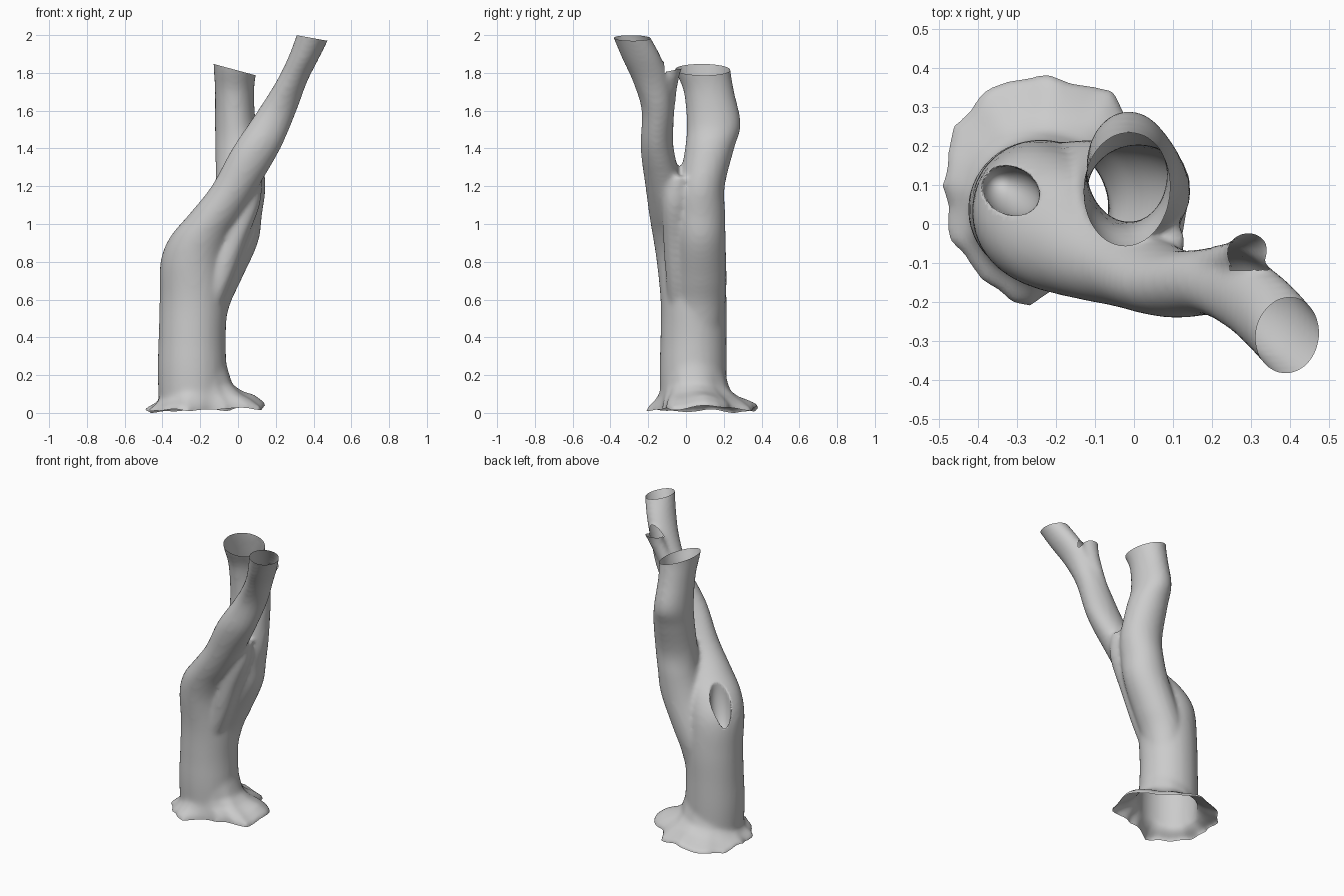
import bpy, bmesh, math
from mathutils import Vector

if "Cube" in bpy.data.objects:
    bpy.data.objects.remove(bpy.data.objects["Cube"])

SIDES = 36


def smooth_path(rows, steps=5):
    """Catmull-Rom through rows of (z, x min, x max, y min, y max)."""
    p = [Vector(r) for r in rows]
    p = [2 * p[0] - p[1]] + p + [2 * p[-1] - p[-2]]
    out = []
    for i in range(1, len(p) - 2):
        a, b, c, d = p[i - 1:i + 3]
        for s in range(steps):
            t = s / steps
            out.append(0.5 * (2 * b + (c - a) * t + (2 * a - 5 * b + 4 * c - d) * t ** 2
                              + (3 * b - a - 3 * c + d) * t ** 3))
    return out + [p[-2]]


def loft(bm, rings):
    loops = [[bm.verts.new(co) for co in ring] for ring in rings]
    for lo, hi in zip(loops, loops[1:]):
        for i in range(len(lo)):
            j = (i + 1) % len(lo)
            bm.faces.new((lo[i], lo[j], hi[j], hi[i]))
    bm.faces.new(loops[0][::-1])
    bm.faces.new(loops[-1])


def stem(bm, rows):
    rings = []
    for z, x0, x1, y0, y1 in smooth_path(rows):
        ring = []
        for k in range(SIDES):
            a = math.tau * k / SIDES
            ring.append(((x0 + x1) / 2 + (x1 - x0) / 2 * math.cos(a),
                         (y0 + y1) / 2 + (y1 - y0) / 2 * math.sin(a), z))
        rings.append(ring)
    loft(bm, rings)


bm = bmesh.new()

# trunk running on into the leaning front branch
stem(bm, [(-0.08, -.41, -.06, -.13, .21), (0.2, -.425, -.06, -.14, .215),
          (0.4, -.42, -.065, -.135, .215), (0.6, -.415, -.055, -.135, .215),
          (0.8, -.41, -.06, -.155, .195), (0.93, -.36, -.03, -.175, .145),
          (1.05, -.26, .03, -.195, .07), (1.2, -.14, .11, -.215, -.01),
          (1.4, -.03, .225, -.24, -.065), (1.6, .105, .31, -.235, -.065),
          (1.75, .2, .365, -.28, -.085), (1.88, .265, .43, -.34, -.13),
          (2.0, .31, .49, -.39, -.195), (2.08, .34, .53, -.425, -.235)])

# upright back branch
stem(bm, [(0.3, -.33, -.10, -.06, .17), (0.55, -.30, -.05, -.06, .205),
          (0.7, -.26, .015, -.06, .215), (0.9, -.18, .105, -.055, .21),
          (1.05, -.135, .127, -.055, .208), (1.2, -.12, .145, -.04, .205),
          (1.4, -.12, .125, -.005, .255), (1.53, -.122, .095, .004, .29),
          (1.7, -.122, .085, -.012, .255), (1.82, -.128, .10, -.06, .235),
          (1.92, -.135, .12, -.085, .235)])

# wood filling the fork's front crease
stem(bm, [(0.55, -.2, -.1, -.09, .02), (0.7, -.16, -.035, -.105, .01),
          (0.9, -.1, .04, -.12, .01), (1.1, 0, .115, -.125, .01),
          (1.25, .06, .13, -.1, .01)])

# broken side twig
stem(bm, [(1.4, .06, .15, -.16, -.07), (1.6, .14, .24, -.15, -.06),
          (1.78, .225, .33, -.125, -.035), (1.9, .26, .37, -.08, .01)])

# root flare
foot = [.36, .37, .29, .33, .32, .335, .33, .31, .28,
        .26, .265, .25, .26, .265, .2, .2, .25, .36]
rings = []
for z, t in [(.26, -.1), (.18, .03), (.12, .15), (.085, .4), (.06, .72), (.035, 1), (-.08, 1)]:
    ring = []
    for k in range(SIDES):
        a = math.tau * k / SIDES
        f = (foot[k // 2] + foot[(k + k % 2) // 2 % 18]) / 2
        f += .008 * math.sin(k * 2.3)
        r = .17 + (f - .17) * t
        lift = 1 + .3 * math.cos(a) if z > .05 else 1
        ring.append((-.23 + .01 * t + r * math.cos(a), .04 + .01 * t + r * math.sin(a), z * lift))
    rings.append(ring)
loft(bm, rings)

bmesh.ops.recalc_face_normals(bm, faces=bm.faces)
raw = bpy.data.meshes.new("tree_trunk_raw")
bm.to_mesh(raw)
bm.free()
tree = bpy.data.objects.new("tree_trunk", raw)
bpy.context.collection.objects.link(tree)

# knot hole cutter
bpy.ops.mesh.primitive_uv_sphere_add(segments=24, ring_count=16, radius=1, location=(-.315, .085, .89))
hole = bpy.context.object
hole.name = "knot_hole_cutter"
hole.scale = (.068, .06, .18)
hole.rotation_euler = (.15, .2, 0)
hole.hide_render = True

# fuse the stems, cut the hole, soften
m = tree.modifiers.new("fuse", 'REMESH')
m.mode = 'VOXEL'
m.voxel_size = .014
m = tree.modifiers.new("hole", 'BOOLEAN')
m.operation = 'DIFFERENCE'
m.object = hole
m.solver = 'EXACT'
m = tree.modifiers.new("soften", 'SMOOTH')
m.factor = .5
m.iterations = 8
bpy.context.view_layer.update()
dg = bpy.context.evaluated_depsgraph_get()
mesh = bpy.data.meshes.new_from_object(tree.evaluated_get(dg))
tree.modifiers.clear()
tree.data = mesh
bpy.data.objects.remove(hole)

bm = bmesh.new()
bm.from_mesh(mesh)


def cut_open(test, co, no):
    """Slice away the part of the tested region on the normal's side."""
    faces = [f for f in bm.faces if test(f.calc_center_median())]
    geom = set(faces)
    for f in faces:
        geom.update(f.edges)
        geom.update(f.verts)
    bmesh.ops.bisect_plane(bm, geom=list(geom), plane_co=co, plane_no=no, clear_outer=True)


# open ends
cut_open(lambda c: c.z < .3, (0, 0, .022), (0, 0, -1))
cut_open(lambda c: c.z > 1.9 and c.x > .2, (.39, -.29, 1.985), (.18, 0, 1))
cut_open(lambda c: c.z > 1.7 and c.x < .16, (-.01, .09, 1.815), (.27, 0, 1))
cut_open(lambda c: c.z > 1.75 and c.x > .2 and c.y > -.11, (.29, -.06, 1.815), (0, -.2, 1))

# wavy root edge
for v in bm.verts:
    if v.co.z < .2:
        d = Vector((v.co.x + .22, v.co.y - .05))
        a = math.atan2(d.y, d.x)
        w = min(1, max(0, (d.length - .19) / .12))
        v.co.z += w * (.008 * math.sin(5 * a) + .006 * math.sin(9 * a + 1) + .012 * math.cos(a))
low = min(v.co.z for v in bm.verts)
for v in bm.verts:
    v.co.z -= low * max(0, 1 - v.co.z / .5)
for f in bm.faces:
    f.smooth = True
bm.to_mesh(mesh)
bm.free()
